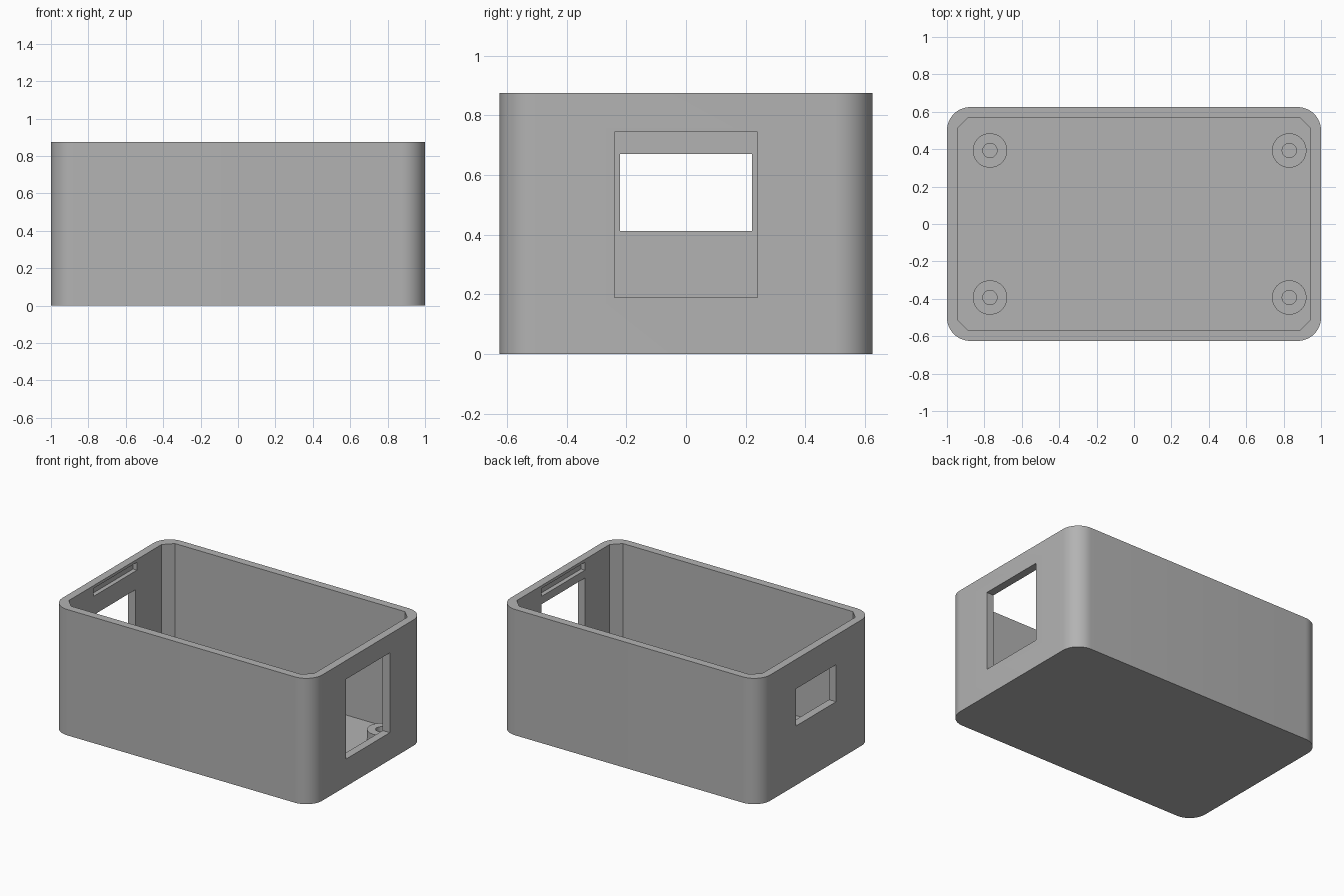
import bpy, bmesh, math
from mathutils import Matrix

cube = bpy.data.objects.get("Cube")
if cube:
    bpy.data.objects.remove(cube, do_unlink=True)

HX, HY, HEIGHT = 1.0, 0.625, 0.875   # outer half sizes and height
IX, IY = 0.945, 0.57                 # cavity half sizes
FLOOR, POST_TOP = 0.035, 0.11

grey = bpy.data.materials.new("grey_plastic")
grey.use_nodes = True
colour = (0.45, 0.45, 0.45, 1)
grey.diffuse_color = colour
grey.node_tree.nodes["Principled BSDF"].inputs["Base Color"].default_value = colour


def add_object(name, bm):
    bmesh.ops.recalc_face_normals(bm, faces=bm.faces)
    mesh = bpy.data.meshes.new(name)
    bm.to_mesh(mesh)
    bm.free()
    mesh.materials.append(grey)
    obj = bpy.data.objects.new(name, mesh)
    bpy.context.collection.objects.link(obj)
    return obj


def box(name, x, y, z, corner=0, segments=1):
    """Box between (low, high) pairs, with optional bevelled upright edges."""
    bm = bmesh.new()
    size = [b - a for a, b in (x, y, z)]
    centre = [(a + b) / 2 for a, b in (x, y, z)]
    bmesh.ops.create_cube(bm, size=1, matrix=Matrix.Translation(centre) @ Matrix.Diagonal((*size, 1)))
    if corner:
        upright = [e for e in bm.edges if abs(e.verts[0].co.z - e.verts[1].co.z) > 0.01]
        bmesh.ops.bevel(bm, geom=upright, offset=corner, segments=segments, profile=0.5, affect='EDGES')
    return add_object(name, bm)


def smooth(obj):
    bpy.ops.object.select_all(action='DESELECT')
    obj.select_set(True)
    bpy.context.view_layer.objects.active = obj
    bpy.ops.object.shade_smooth_by_angle(angle=math.radians(30))


# Rounded case, hollowed by a cavity with chamfered corners
case = box("case", (-HX, HX), (-HY, HY), (0, HEIGHT), 0.125, 12)
cutters = [
    box("cavity_cutter", (-IX, IX), (-IY, IY), (FLOOR, HEIGHT + 0.2), 0.06),
    box("left_window_cutter", (0.8, 1.2), (-0.24, 0.24), (0.19, 0.745)),
    box("right_window_cutter", (-1.2, -0.8), (-0.222, 0.222), (0.412, 0.67)),
    # Lid catch grooves inside both end walls
    box("left_groove_cutter", (0.9, IX + 0.03), (-0.24, 0.24), (0.80, 0.855)),
    box("right_groove_cutter", (-IX - 0.03, -0.9), (-0.24, 0.24), (0.80, 0.855)),
]
for cutter in cutters:
    mod = case.modifiers.new(cutter.name, 'BOOLEAN')
    mod.operation = 'DIFFERENCE'
    mod.solver = 'EXACT'
    mod.object = cutter
    bpy.context.view_layer.objects.active = case
    bpy.ops.object.modifier_apply(modifier=mod.name)
    bpy.data.objects.remove(cutter, do_unlink=True)
smooth(case)


# Hollow screw posts, spun from a profile
def post(name, x, y, outer=0.092, inner=0.038):
    bm = bmesh.new()
    profile = [(outer, FLOOR), (outer, POST_TOP), (inner, POST_TOP), (inner, FLOOR)]
    verts = [bm.verts.new((r, 0, z)) for r, z in profile]
    edges = [bm.edges.new(pair) for pair in zip(verts, verts[1:])]
    bmesh.ops.spin(bm, geom=verts + edges, cent=(0, 0, 0), axis=(0, 0, 1),
                   angle=math.tau, steps=40, use_duplicate=False)
    bmesh.ops.remove_doubles(bm, verts=bm.verts, dist=0.0005)
    obj = add_object(name, bm)
    # Spun outside faces must point away from the axis
    if obj.data.polygons[0].normal.x < 0 and abs(obj.data.polygons[0].normal.z) < 0.1 \
            and obj.data.polygons[0].center.x > 0.08:
        obj.data.flip_normals()
    obj.location = (x, y, 0)
    smooth(obj)


for side, x in (("right", -0.77), ("left", 0.83)):
    for end, y in (("front", -0.393), ("back", 0.393)):
        post(f"{end}_{side}_screw_post", x, y)
